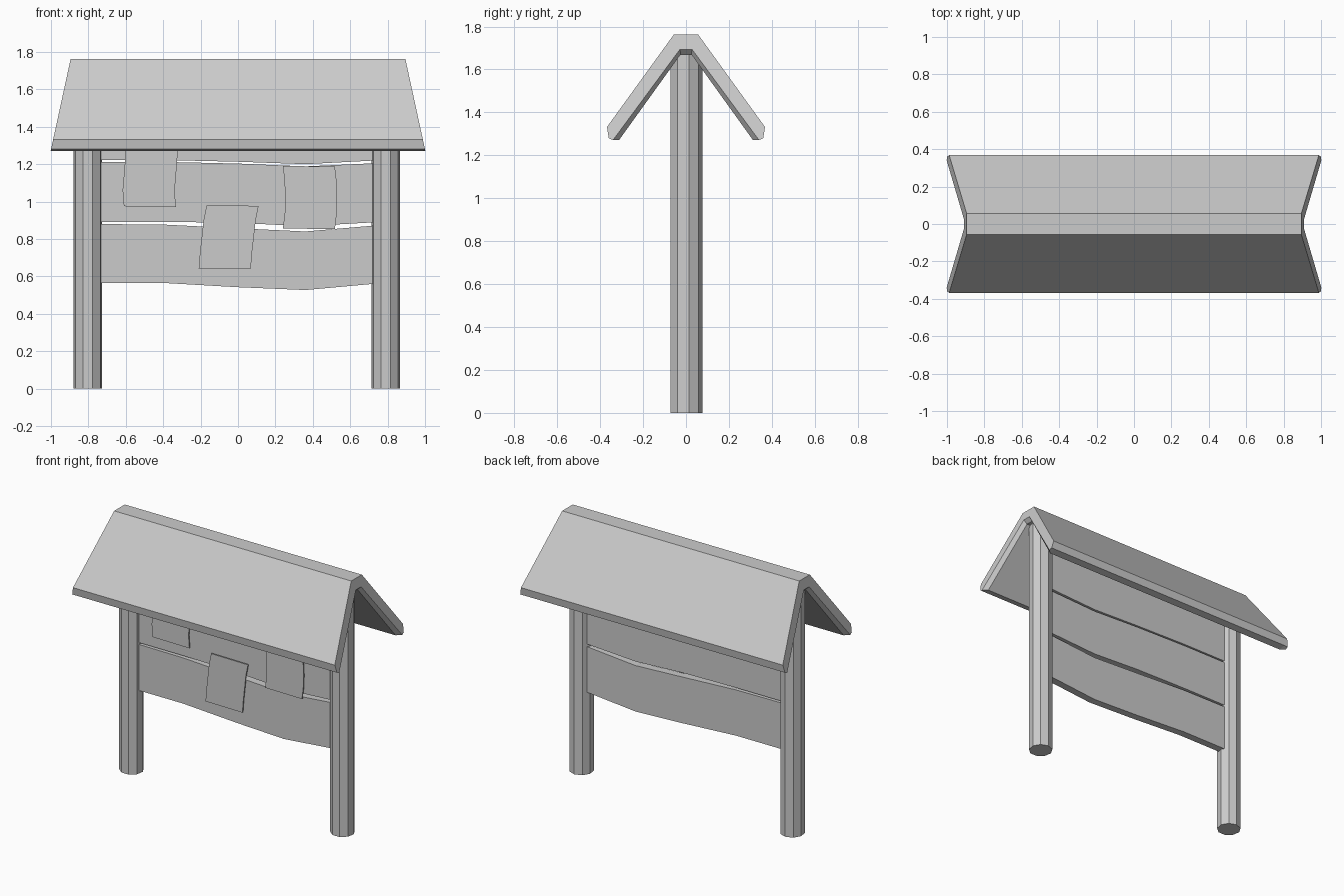
import bpy, bmesh, math

if "Cube" in bpy.data.objects:
    bpy.data.objects.remove(bpy.data.objects["Cube"])


def make_object(name, bm):
    bmesh.ops.recalc_face_normals(bm, faces=bm.faces[:])
    mesh = bpy.data.meshes.new(name)
    bm.to_mesh(mesh)
    bm.free()
    obj = bpy.data.objects.new(name, mesh)
    bpy.context.collection.objects.link(obj)
    return obj


def loft(name, loops):
    """Bridge closed loops of equal length and cap both ends."""
    bm = bmesh.new()
    rings = [[bm.verts.new(p) for p in loop] for loop in loops]
    n = len(rings[0])
    for a, b in zip(rings, rings[1:]):
        for i in range(n):
            j = (i + 1) % n
            bm.faces.new((a[i], a[j], b[j], b[i]))
    bm.faces.new(rings[0])
    bm.faces.new(rings[-1])
    return make_object(name, bm)


# Nine-sided posts
def post(name, cx, r=0.077, top=1.67):
    angles = [math.radians(90 + 40 * k) for k in range(9)]
    loft(name, [[(cx + r * math.cos(a), r * math.sin(a), z) for a in angles]
                for z in (0, top)])


post("left_post", -0.803)
post("right_post", 0.79)


# Roof: folded slab with raked ends and a chamfered inner edge
def mirrored(half):
    return half + [(-y, z) for y, z in reversed(half)]


def end_x(z):
    return 0.895 + (1.762 - z) * 0.217


outer = [(0.057, 1.762), (0.368, 1.332), (0.36, 1.28), (0.34, 1.271)]
end_profile = mirrored([(0.028, 1.694)] + outer[::-1])
mid_profile = mirrored([(0.025, 1.67), (0.312, 1.271)] + outer[2::-1])


def roof_loop(profile, side, inset):
    return [(side * (end_x(z) - inset), y, z) for y, z in profile]


loft("roof", [roof_loop(end_profile, -1, 0), roof_loop(mid_profile, -1, 0.03),
              roof_loop(mid_profile, 1, 0.03), roof_loop(end_profile, 1, 0)])


# Three warped boards: (x, bottom z, top z) along the length
def board(name, stations, y0=-0.02, y1=0.032):
    loft(name, [[(x, y0, b), (x, y1, b), (x, y1, t), (x, y0, t)]
                for x, b, t in stations])


board("lower_board", [(-0.79, .565, .88), (-0.4, .565, .877), (0, .542, .857),
                      (0.36, .527, .84), (0.78, .565, .876)])
board("middle_board", [(-0.79, .892, 1.212), (-0.4, .892, 1.212), (0, .886, 1.203),
                       (0.36, .868, 1.188), (0.78, .892, 1.207)])
board("upper_board", [(-0.79, 1.222, 1.54), (-0.4, 1.222, 1.54), (0, 1.213, 1.53),
                      (0.36, 1.2, 1.515), (0.78, 1.222, 1.54)])


# Curved paper notices: left edge points (x, z) from bottom to top
def notice(name, edge, width=0.278, y0=-0.05, y1=-0.042):
    loft(name, [[(x, y0, z), (x + width, y0, z - drop),
                 (x + width, y1, z - drop), (x, y1, z)]
                for x, z in edge for drop in [0.003]])


notice("left_notice", [(-0.61, .975), (-0.617, 1.06), (-0.61, 1.14),
                       (-0.603, 1.23), (-0.6, 1.31)])
notice("centre_notice", [(-0.21, .643), (-0.203, .73), (-0.194, .81),
                         (-0.184, .9), (-0.168, .98)])
notice("right_notice", [(0.24, .856), (0.25, .94), (0.252, 1.02),
                        (0.249, 1.11), (0.24, 1.19)])
